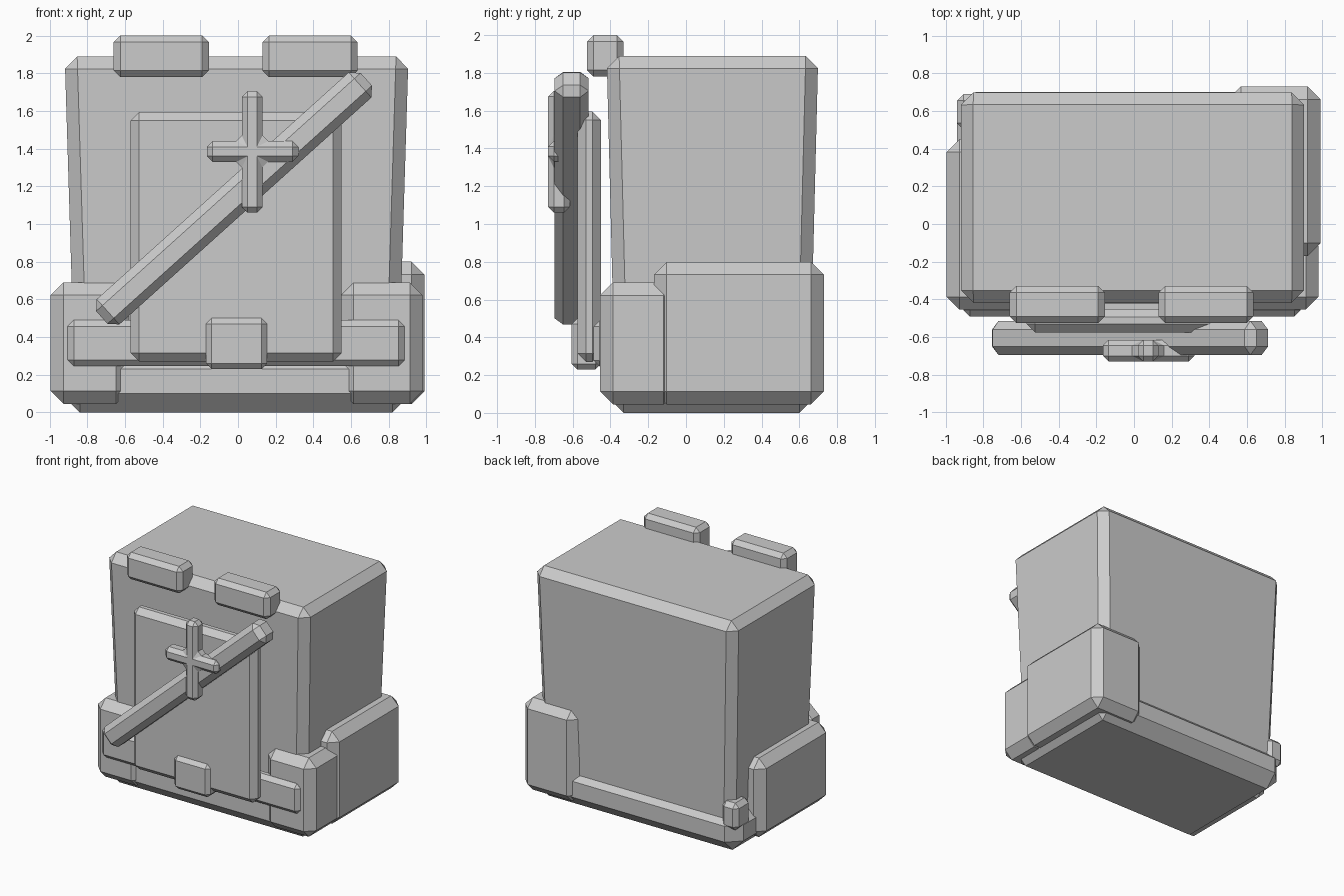
import bpy, bmesh
from math import radians
from mathutils import Matrix

cube = bpy.data.objects.get("Cube")
if cube:
    bpy.data.objects.remove(cube, do_unlink=True)

grey = bpy.data.materials.new("plain_grey")
grey.use_nodes = True
GREY = (0.6, 0.6, 0.6, 1)
grey.diffuse_color = GREY
grey.node_tree.nodes["Principled BSDF"].inputs["Base Color"].default_value = GREY


def finish(name, bm, bevel):
    """Turn a bmesh into a flat-shaded object with chamfered edges."""
    bmesh.ops.recalc_face_normals(bm, faces=bm.faces)
    mesh = bpy.data.meshes.new(name)
    bm.to_mesh(mesh)
    bm.free()
    mesh.materials.append(grey)
    obj = bpy.data.objects.new(name, mesh)
    bpy.context.collection.objects.link(obj)
    mod = obj.modifiers.new("chamfer", "BEVEL")
    mod.width, mod.segments, mod.limit_method = bevel, 1, "ANGLE"
    mod.use_clamp_overlap = True
    return obj


def box(name, xs, ys, zs, bevel, taper=(0, 0)):
    """Chamfered box from ranges; taper pulls the bottom corners inwards."""
    bm = bmesh.new()
    bmesh.ops.create_cube(bm, size=1)
    for v in bm.verts:
        low = v.co.z < 0
        sides = [1 if c > 0 else -1 for c in v.co]
        v.co = [r[0] if s < 0 else r[1] for r, s in zip((xs, ys, zs), sides)]
        if low:
            v.co.x -= sides[0] * taper[0]
            v.co.y -= sides[1] * taper[1]
    return finish(name, bm, bevel)


# Main bag body and its base
box("body", (-0.92, 0.905), (-0.42, 0.70), (0.1, 1.89), 0.066, (0.055, 0.045))
box("base", (-0.94, 0.92), (-0.43, 0.70), (0, 0.33), 0.1)

# Side pockets of different depth
box("right_pocket", (-0.995, -0.58), (-0.455, 0.45), (0.045, 0.69), 0.068)
box("left_front_pocket", (0.545, 0.98), (-0.455, -0.05), (0.045, 0.69), 0.068)
box("left_back_pocket", (0.50, 0.99), (-0.17, 0.73), (0.045, 0.80), 0.068)
box("back_nub", (-0.94, -0.79), (0.50, 0.69), (0.2, 0.42), 0.035)

# Front flap, strap and buckle
box("front_flap", (-0.57, 0.55), (-0.575, -0.45), (0.27, 1.595), 0.045)
box("belt", (-0.905, 0.885), (-0.49, -0.39), (0.245, 0.49), 0.033)
box("buckle", (-0.17, 0.155), (-0.605, -0.45), (0.23, 0.50), 0.03)

# Two blocks along the top front edge
for side, x in (("right", -0.66), ("left", 0.13)):
    box(side + "_top_block", (x, x + 0.505), (-0.525, -0.33), (1.78, 2.0), 0.035)

# Diagonal bar
bar = box("diagonal_bar", (-0.945, 0.945), (-0.09, 0.09), (-0.09, 0.09), 0.045)
bar.location = (-0.021, -0.605, 1.136)
bar.rotation_euler.y = radians(-42)

# Cross emblem: extruded outline
x0, x1, x2, x3 = -0.165, 0.02, 0.13, 0.32
z0, z1, z2, z3 = 1.06, 1.33, 1.44, 1.705
outline = [(x1, z0), (x2, z0), (x2, z1), (x3, z1), (x3, z2), (x2, z2),
           (x2, z3), (x1, z3), (x1, z2), (x0, z2), (x0, z1), (x1, z1)]
bm = bmesh.new()
face = bm.faces.new([bm.verts.new((x, -0.73, z)) for x, z in outline])
out = bmesh.ops.extrude_face_region(bm, geom=[face])
moved = [g for g in out["geom"] if isinstance(g, bmesh.types.BMVert)]
bmesh.ops.translate(bm, verts=moved, vec=(0, 0.115, 0))
finish("cross", bm, 0.03)
